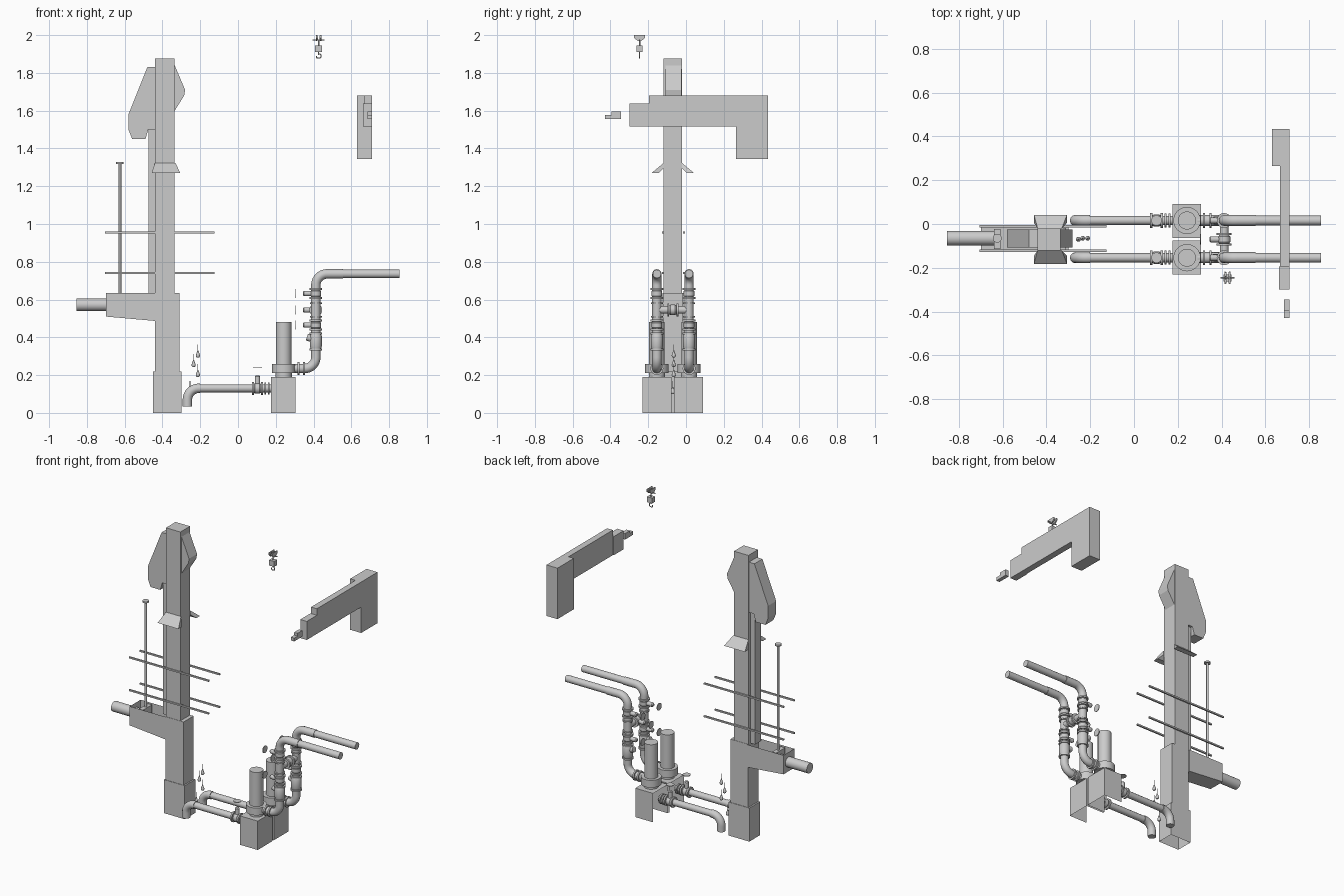
import bpy, bmesh, math
from mathutils import Vector

if "Cube" in bpy.data.objects:
    bpy.data.objects.remove(bpy.data.objects["Cube"])

YC = -0.07                  # centre plane of the screen tower
LINES = (0.016, -0.154)     # the two pump lines


def finish(name, bm, smooth=False):
    bmesh.ops.recalc_face_normals(bm, faces=bm.faces)
    me = bpy.data.meshes.new(name)
    bm.to_mesh(me)
    bm.free()
    ob = bpy.data.objects.new(name, me)
    bpy.context.collection.objects.link(ob)
    if smooth:
        shade(ob)
    return ob


def shade(ob):
    bpy.ops.object.select_all(action='DESELECT')
    ob.select_set(True)
    bpy.context.view_layer.objects.active = ob
    bpy.ops.object.shade_smooth_by_angle(angle=math.radians(35))


def box(name, x0, x1, y0, y1, z0, z1, open_dirs=()):
    """Box from limits; faces whose normal is in open_dirs are left out."""
    bm = bmesh.new()
    bmesh.ops.create_cube(bm, size=1)
    bm.normal_update()
    cut = [f for f in bm.faces if any(f.normal.dot(Vector(d)) > 0.9 for d in open_dirs)]
    bmesh.ops.delete(bm, geom=cut, context='FACES')
    for v in bm.verts:
        v.co = Vector(((x0, x1)[v.co.x > 0], (y0, y1)[v.co.y > 0], (z0, z1)[v.co.z > 0]))
    return finish(name, bm)


def prism(name, pts, a, b, axis='y', open_edges=()):
    """Extrude an outline: (x, z) along y, or (y, z) along x."""
    bm = bmesh.new()
    mk = (lambda p, t: (p[0], t, p[1])) if axis == 'y' else (lambda p, t: (t, p[0], p[1]))
    lo = [bm.verts.new(mk(p, a)) for p in pts]
    hi = [bm.verts.new(mk(p, b)) for p in pts]
    bm.faces.new(lo)
    bm.faces.new(hi)
    n = len(pts)
    for i in range(n):
        if i not in open_edges:
            j = (i + 1) % n
            bm.faces.new((lo[i], lo[j], hi[j], hi[i]))
    return finish(name, bm)


def turned(name, base, profile, axis=(0, 0, 1), seg=24):
    """Round part from (distance, radius) pairs along an axis."""
    bm = bmesh.new()
    q = Vector((0, 0, 1)).rotation_difference(Vector(axis))
    rings = [[bm.verts.new(Vector(base) + q @ Vector((r * math.cos(2 * math.pi * k / seg),
              r * math.sin(2 * math.pi * k / seg), d))) for k in range(seg)] for d, r in profile]
    for A, B in zip(rings, rings[1:]):
        for k in range(seg):
            j = (k + 1) % seg
            bm.faces.new((A[k], A[j], B[j], B[k]))
    bm.faces.new(rings[0])
    bm.faces.new(rings[-1])
    return finish(name, bm, True)


def cyl(name, base, length, r, axis=(0, 0, 1), seg=24):
    return turned(name, base, [(0, r), (length, r)], axis, seg)


def pipe(name, pts, r, bend=0.06):
    """Round pipe through corner points with curved bends."""
    P = [Vector(p) for p in pts]
    path = [P[0]]
    for a, c, b in zip(P, P[1:], P[2:]):
        u, w = (a - c).normalized(), (b - c).normalized()
        for i in range(11):
            t = i / 10 * math.pi / 2
            path.append(c + bend * (u * (1 - math.sin(t)) + w * (1 - math.cos(t))))
    path.append(P[-1])
    cu = bpy.data.curves.new(name, 'CURVE')
    cu.dimensions, cu.bevel_depth, cu.bevel_resolution, cu.use_fill_caps = '3D', r, 4, True
    sp = cu.splines.new('POLY')
    sp.points.add(len(path) - 1)
    for q, p in zip(sp.points, path):
        q.co = (*p, 1)
    ob = bpy.data.objects.new(name, cu)
    bpy.context.collection.objects.link(ob)
    bpy.ops.object.select_all(action='DESELECT')
    ob.select_set(True)
    bpy.context.view_layer.objects.active = ob
    bpy.ops.object.convert(target='MESH')
    shade(bpy.context.object)


def valve(name, c, along, stem):
    """Gate valve: two flange pairs, body, bonnet and a free handwheel."""
    c, a, s = Vector(c), Vector(along), Vector(stem)
    for k in (-1, 1):
        cyl(name + "_flange", c + a * (k * 0.024 - 0.005), 0.01, 0.034, a)
    turned(name + "_body", c - a * 0.02, [(0, 0.022), (0.008, 0.028), (0.032, 0.028), (0.04, 0.022)], a)
    turned(name + "_bonnet", c, [(0, 0.014), (0.062, 0.014), (0.068, 0.009)], s, 16)
    cyl(name + "_handwheel", c + s * 0.107, 0.004, 0.024, s)


# screen tower
box("tower_base", -0.45, -0.30, -0.125, -0.015, 0, 0.22, [(0, 0, -1)])
box("tower_lower_casing", -0.44, -0.31, -0.122, -0.018, 0.22, 0.635)
box("tower_column", -0.44, -0.335, -0.12, -0.02, 0.635, 1.876)
box("rear_guide", -0.475, -0.44, -0.1, -0.04, 0.635, 1.5)
prism("discharge_head", [(-0.44, 1.83), (-0.48, 1.83), (-0.58, 1.58), (-0.58, 1.5), (-0.56, 1.45),
                         (-0.49, 1.45), (-0.475, 1.5), (-0.44, 1.5)], -0.108, -0.025)
prism("front_cover", [(-0.335, 1.84), (-0.28, 1.71), (-0.285, 1.68), (-0.335, 1.6)], -0.108, -0.025)

# support collar wings
for s in (-1, 1):
    bm = bmesh.new()
    v = [bm.verts.new((x, YC + s * y, z)) for x, y, z in
         ((-0.44, 0.05, 1.322), (-0.33, 0.05, 1.322), (-0.306, 0.112, 1.27), (-0.457, 0.112, 1.27),
          (-0.44, 0.05, 1.295), (-0.33, 0.05, 1.295), (-0.306, 0.075, 1.27), (-0.457, 0.075, 1.27))]
    for f in ((0, 1, 2, 3), (4, 5, 6, 7), (0, 1, 5, 4), (3, 2, 6, 7), (0, 3, 7, 4), (1, 2, 6, 5)):
        bm.faces.new([v[i] for i in f])
    finish("collar_wing", bm)

# open inlet channel, inlet pipe and sluice gate
prism("inlet_channel", [(-0.70, 0.635), (-0.70, 0.51), (-0.44, 0.487), (-0.44, 0.635)],
      -0.125, -0.012, open_edges=(3,))
cyl("inlet_pipe", (-0.855, -0.065, 0.572), 0.215, 0.033, (1, 0, 0))
box("sluice_gate", -0.64, -0.61, -0.115, -0.022, 0.51, 0.63)
cyl("gate_stem", (-0.625, -0.065, 0.6), 0.72, 0.007, seg=12)
cyl("gate_handwheel", (-0.625, -0.065, 1.318), 0.01, 0.02)

# guard rails
for y in (-0.122, -0.01):
    for z in (0.74, 0.955):
        box("guard_rail", -0.705, -0.125, y - 0.005, y + 0.005, z - 0.005, z + 0.005)

# level floats
for x, y, z in ((-0.212, -0.065, 0.293), (-0.235, -0.065, 0.243),
                (-0.212, -0.065, 0.19), (-0.254, -0.07, 0.1)):
    turned("level_float", (x, y, z), [(0, 0.005), (0.003, 0.009), (0.009, 0.011), (0.015, 0.01),
                                      (0.036, 0.003), (0.038, 0.0015), (0.07, 0.0015)], seg=12)

# twin pump lines
for y in LINES:
    s = 1 if y > YC else -1
    y0, y1 = sorted((YC + s * 0.006, YC + s * 0.161))
    box("pump_pedestal", 0.175, 0.305, y0, y1, 0, 0.19, [(0, 0, -1), (-1, 0, 0)])
    turned("pump", (0.242, y, 0.19), [(0, 0.043), (0.02, 0.043), (0.02, 0.062), (0.068, 0.062),
                                      (0.068, 0.041), (0.292, 0.041)], seg=32)
    # suction side
    pipe("suction_elbow", [(-0.268, y, 0.035), (-0.268, y, 0.13), (-0.2, y, 0.13)], 0.025)
    pipe("suction_pipe", [(-0.2, y, 0.13), (0.18, y, 0.13)], 0.021)
    valve("suction_valve", (0.103, y, 0.13), (1, 0, 0), (0, 0, 1))
    for x in (0.139, 0.158):
        cyl("suction_flange", (x, y, 0.13), 0.009, 0.032, (1, 0, 0))
    # discharge riser
    pipe("discharge_riser", [(0.29, y, 0.235), (0.412, y, 0.235), (0.412, y, 0.736), (0.555, y, 0.736)], 0.025)
    cyl("discharge_pipe", (0.55, y, 0.736), 0.305, 0.022, (1, 0, 0))
    for x in (0.315, 0.345):
        cyl("outlet_flange", (x, y, 0.235), 0.01, 0.034, (1, 0, 0))
    turned("check_valve", (0.412, y, 0.33), [(0, 0.034), (0.01, 0.034), (0.01, 0.028), (0.025, 0.032),
           (0.075, 0.032), (0.085, 0.028), (0.085, 0.034), (0.095, 0.034)])
    cyl("check_valve_cover", (0.412, y, 0.385), 0.05, 0.018, (-0.9, 0, 0.3))
    for z in (0.465, 0.632):
        valve("riser_valve", (0.412, y, z), (0, 0, 1), (-1, 0, 0))
    for z in (0.51, 0.58):
        cyl("tee_flange", (0.412, y, z - 0.004), 0.008, 0.032)

# cross connection between risers
cyl("cross_pipe", (0.412, LINES[1], 0.545), LINES[0] - LINES[1], 0.02, (0, 1, 0))
valve("cross_valve", (0.412, YC, 0.545), (0, 1, 0), (-1, 0, 0))

# wall mounted air duct
box("duct_leg", 0.63, 0.71, 0.265, 0.435, 1.345, 1.68)
box("duct_arm", 0.668, 0.71, -0.195, 0.265, 1.515, 1.68)
box("duct_nozzle", 0.663, 0.71, -0.30, -0.195, 1.515, 1.637)
prism("duct_sensor", [(-0.43, 1.555), (-0.345, 1.555), (-0.345, 1.595), (-0.395, 1.595),
                      (-0.395, 1.577), (-0.43, 1.577)], 0.685, 0.71, 'x')

# hoist
HX, HY = 0.427, -0.246
for s in (-1, 1):
    x = HX + s * 0.011
    prism("trolley_plate", [(HY - 0.028, 2.0), (HY - 0.028, 1.985), (HY - 0.009, 1.968), (HY + 0.009, 1.968),
                            (HY + 0.028, 1.985), (HY + 0.028, 2.0)], x - 0.003, x + 0.003, 'x')
    for y in (-0.015, 0.015):
        cyl("trolley_wheel", (HX + s * 0.004, HY + y, 1.988), 0.007 * 1, 0.011, (s, 0, 0), 16)
cyl("trolley_axle", (HX - 0.032, HY, 1.974), 0.064, 0.003, (1, 0, 0), 10)
cyl("hoist_rod", (HX, HY, 1.935), 0.04, 0.004, seg=10)
box("hoist_body", HX - 0.019, HX + 0.019, HY - 0.016, HY + 0.016, 1.91, 1.945)
cyl("hook_shank", (HX, HY, 1.896), 0.016, 0.003, seg=10)
pipe("hook", [(HX, HY, 1.9), (HX + 0.012, HY, 1.9), (HX + 0.012, HY, 1.878),
              (HX - 0.012, HY, 1.878), (HX - 0.012, HY, 1.89)], 0.003, 0.009)
